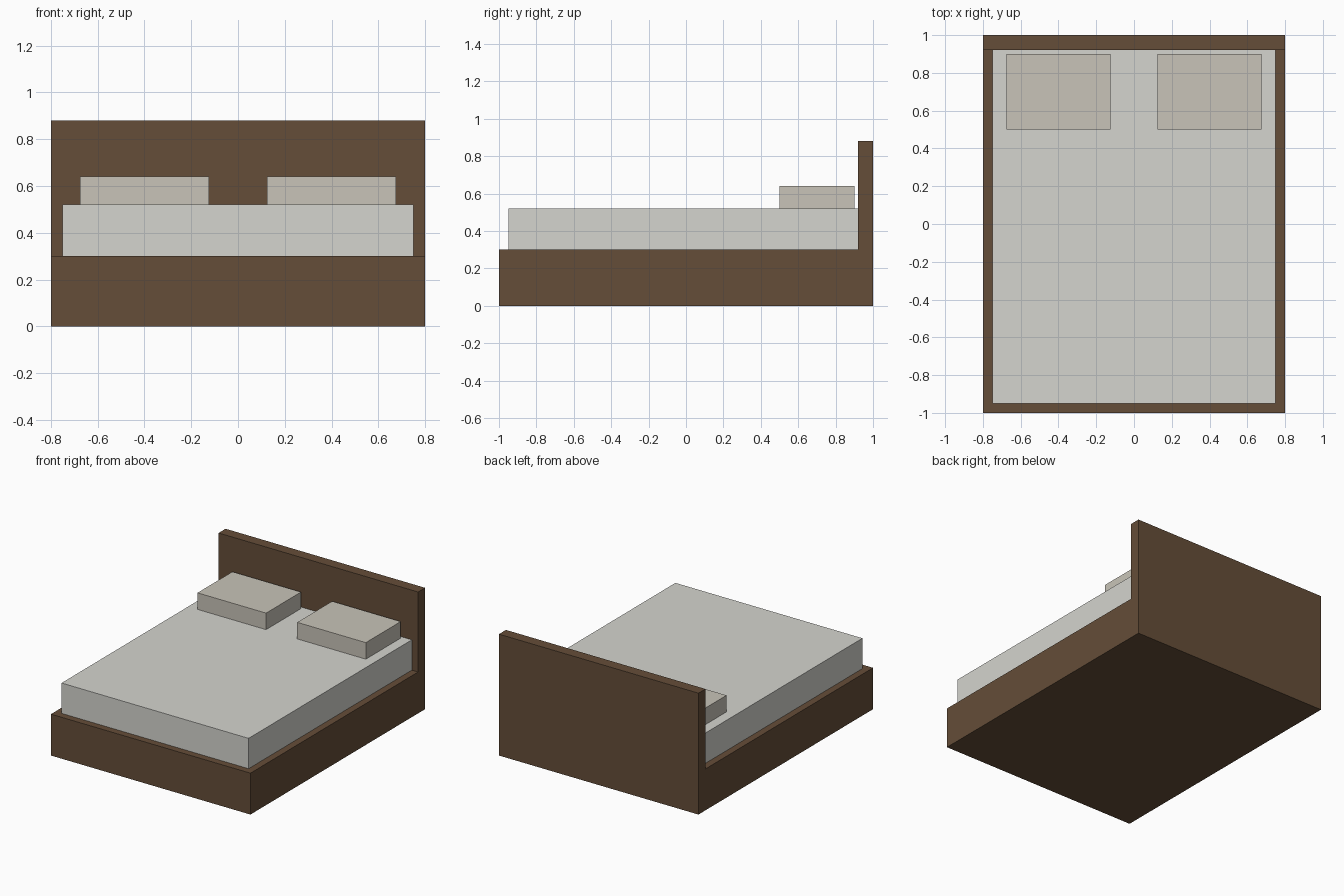
import bpy
import bmesh

if "Cube" in bpy.data.objects:
    bpy.data.objects.remove(bpy.data.objects["Cube"])


def material(name, rgb):
    mat = bpy.data.materials.new(name)
    mat.diffuse_color = (*rgb, 1.0)
    mat.use_nodes = True
    mat.node_tree.nodes["Principled BSDF"].inputs["Base Color"].default_value = mat.diffuse_color
    return mat


def extrude_profile(name, profile, x0, x1, mat):
    """Extrude a closed (y, z) side profile from x0 to x1."""
    bm = bmesh.new()
    face = bm.faces.new([bm.verts.new((x0, y, z)) for y, z in profile])
    result = bmesh.ops.extrude_face_region(bm, geom=[face])
    moved = [v for v in result["geom"] if isinstance(v, bmesh.types.BMVert)]
    bmesh.ops.translate(bm, verts=moved, vec=(x1 - x0, 0, 0))
    bmesh.ops.recalc_face_normals(bm, faces=bm.faces[:])
    mesh = bpy.data.meshes.new(name)
    bm.to_mesh(mesh)
    bm.free()
    mesh.materials.append(mat)
    obj = bpy.data.objects.new(name, mesh)
    bpy.context.collection.objects.link(obj)
    return obj


def box(name, x0, x1, y0, y1, z0, z1, mat):
    return extrude_profile(name, [(y0, z0), (y1, z0), (y1, z1), (y0, z1)], x0, x1, mat)


wood = material("brown_wood", (0.13, 0.075, 0.04))
sheet = material("pale_sheet", (0.66, 0.66, 0.62))
linen = material("beige_linen", (0.58, 0.55, 0.48))

# Base and headboard as one L-shaped solid
extrude_profile("bed_frame",
                [(-1, 0), (1, 0), (1, 0.88), (0.92, 0.88), (0.92, 0.3), (-1, 0.3)],
                -0.8, 0.8, wood)

# Mattress, inset from the frame and meeting the headboard
box("mattress", -0.75, 0.75, -0.95, 0.92, 0.3, 0.52, sheet)

# Pair of pillows
for side, cx in (("left", -0.4), ("right", 0.4)):
    box(f"pillow_{side}", cx - 0.275, cx + 0.275, 0.5, 0.9, 0.52, 0.64, linen)
